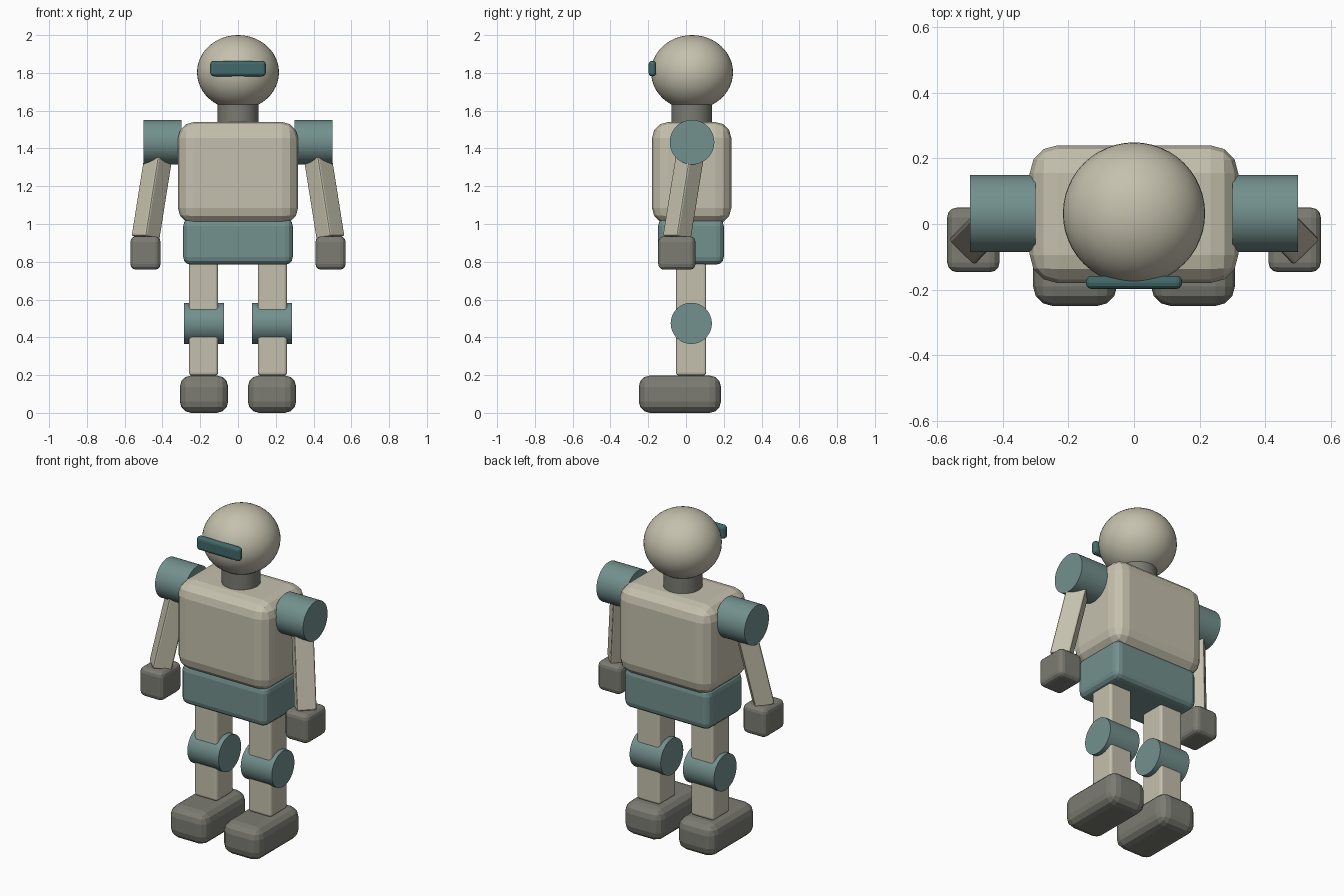
import bpy, math
from mathutils import Vector, Matrix

if "Cube" in bpy.data.objects:
    bpy.data.objects.remove(bpy.data.objects["Cube"])


def material(name, rgb):
    m = bpy.data.materials.new(name)
    m.diffuse_color = (*rgb, 1)
    m.use_nodes = True
    m.node_tree.nodes["Principled BSDF"].inputs["Base Color"].default_value = m.diffuse_color
    return m


CREAM = material("cream", (0.56, 0.53, 0.42))
TEAL = material("teal", (0.17, 0.28, 0.27))
GREY = material("warm grey", (0.20, 0.20, 0.17))
DARK = material("dark teal", (0.055, 0.14, 0.145))


def finish(name, mat, smooth=None):
    ob = bpy.context.object
    ob.name = name
    ob.data.materials.append(mat)
    if smooth:
        bpy.ops.object.shade_smooth_by_angle(angle=math.radians(smooth))
    return ob


def box(name, mat, lo, hi, bevel, segs=3):
    """Rounded box between two corners."""
    lo, hi = Vector(lo), Vector(hi)
    bpy.ops.mesh.primitive_cube_add(size=1)
    ob = finish(name, mat)
    ob.data.transform(Matrix.Diagonal((*(hi - lo), 1)))
    ob.location = (lo + hi) / 2
    mod = ob.modifiers.new("rounding", 'BEVEL')
    mod.width, mod.segments = bevel, segs
    return ob


def cylinder(name, mat, r, depth, loc, along_x=False):
    bpy.ops.mesh.primitive_cylinder_add(
        vertices=48, radius=r, depth=depth, location=loc,
        rotation=(0, math.pi / 2 if along_x else 0, 0))
    return finish(name, mat, 30)


def beam(name, mat, start, end, width, bevel):
    """Square beam from start to end, one face turned towards its lean."""
    start, end = Vector(start), Vector(end)
    axis = (end - start).normalized()
    side = axis.cross(Vector((0, 0, 1))).normalized()
    h, length = width / 2, (end - start).length
    ob = box(name, mat, (-h, -h, -length / 2), (h, h, length / 2), bevel, 2)
    rot = Matrix((side, axis.cross(side), axis)).transposed()
    ob.matrix_world = Matrix.Translation((start + end) / 2) @ rot.to_4x4()
    return ob


# head, visor and neck
bpy.ops.mesh.primitive_uv_sphere_add(segments=48, ring_count=24, radius=1)
head = finish("head", CREAM, 60)
head.data.transform(Matrix.Diagonal((0.217, 0.217, 0.197, 1)))
head.location = (0, 0.032, 1.803)
box("visor", DARK, (-0.147, -0.198, 1.782), (0.147, -0.158, 1.864), 0.018)
cylinder("neck", GREY, 0.108, 0.16, (0, 0.03, 1.58))

# torso and pelvis
box("torso", CREAM, (-0.318, -0.18, 1.0), (0.318, 0.24, 1.54), 0.085)
box("pelvis", TEAL, (-0.29, -0.148, 0.785), (0.29, 0.2, 1.03), 0.04)

for s, label in ((-1, "right"), (1, "left")):
    # arm
    cylinder(label + "_shoulder", TEAL, 0.118, 0.2, (s * 0.4, 0.032, 1.433), True)
    beam(label + "_arm", CREAM, (s * 0.41, 0.032, 1.43), (s * 0.49, -0.049, 0.925), 0.11, 0.01)
    x = s * 0.49
    box(label + "_hand", GREY, (x - 0.08, -0.147, 0.758), (x + 0.08, 0.05, 0.935), 0.03)
    # leg
    x = s * 0.182
    box(label + "_leg", CREAM, (x - 0.077, -0.053, 0.198), (x + 0.077, 0.107, 0.83), 0.015)
    cylinder(label + "_knee", TEAL, 0.109, 0.21, (s * 0.18, 0.028, 0.474), True)
    x = s * 0.18
    box(label + "_foot", GREY, (x - 0.128, -0.25, 0), (x + 0.128, 0.185, 0.198), 0.06)
